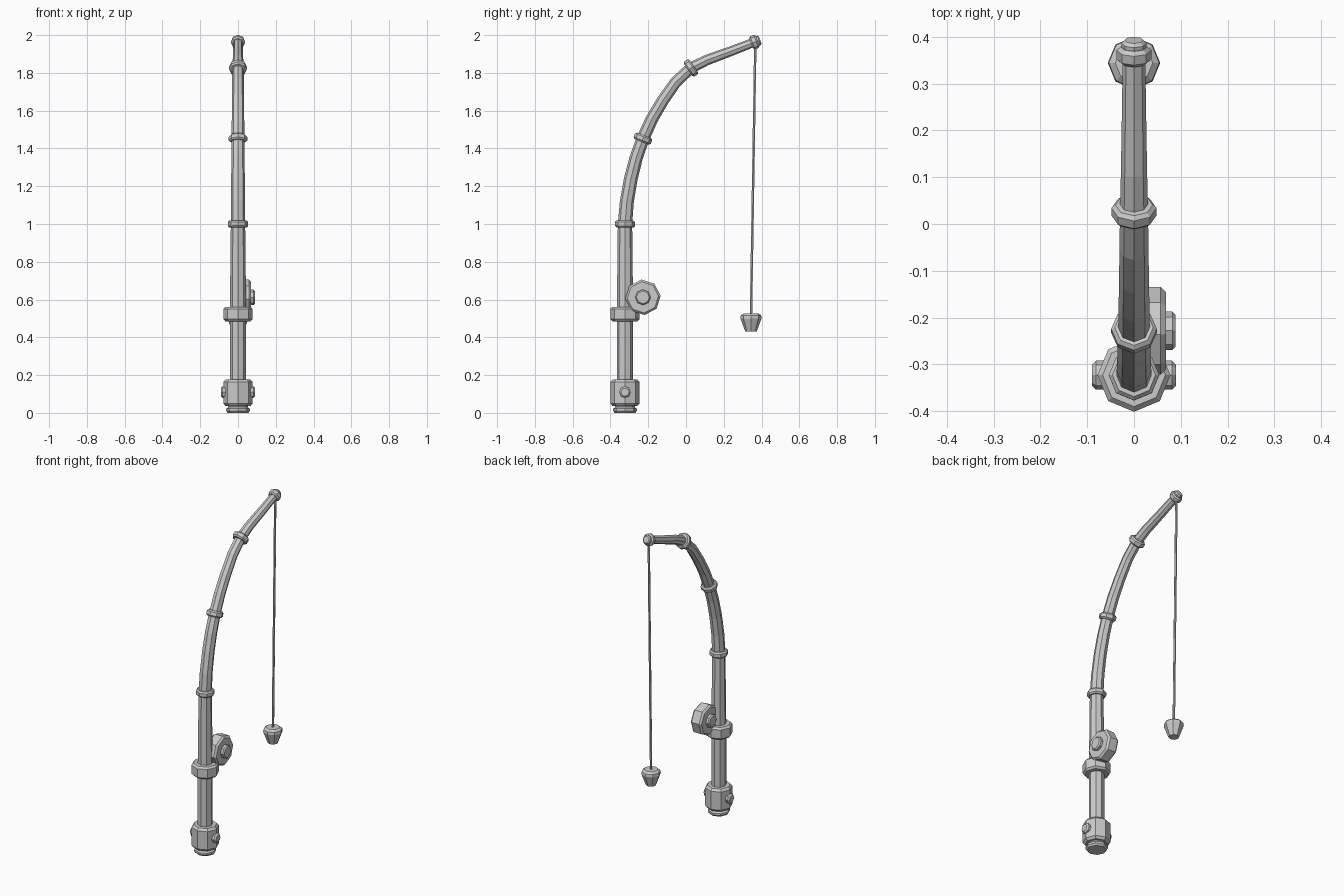
import bpy, bmesh, math
from mathutils import Vector

if "Cube" in bpy.data.objects:
    bpy.data.objects.remove(bpy.data.objects["Cube"])

SIDES = 8


def sweep(name, stations, sides=SIDES, turn=0.0):
    """Loft polygon sections; each station is (centre, direction, radius)."""
    bm = bmesh.new()
    loops = []
    for centre, direction, radius in stations:
        d = Vector(direction).normalized()
        side = Vector((0, 1, 0)) if abs(d.x) > 0.9 else Vector((1, 0, 0))
        up = d.cross(side).normalized()
        loop = []
        for i in range(sides):
            a = turn + 2 * math.pi * i / sides
            loop.append(bm.verts.new(Vector(centre) + radius * (math.cos(a) * side + math.sin(a) * up)))
        loops.append(loop)
    for lo, hi in zip(loops, loops[1:]):
        for i in range(sides):
            j = (i + 1) % sides
            bm.faces.new((lo[i], lo[j], hi[j], hi[i]))
    bm.faces.new(loops[0][::-1])
    bm.faces.new(loops[-1])
    bmesh.ops.recalc_face_normals(bm, faces=bm.faces)
    mesh = bpy.data.meshes.new(name)
    bm.to_mesh(mesh)
    bm.free()
    obj = bpy.data.objects.new(name, mesh)
    bpy.context.collection.objects.link(obj)
    return obj


def lathe(name, profile, origin, direction, turn=0.0):
    """Straight part from (radius, distance along axis) pairs."""
    d = Vector(direction).normalized()
    return sweep(name, [(Vector(origin) + d * h, d, r) for r, h in profile], turn=turn)


def band(name, centre, direction, radius, height, bevel, turn=0.0):
    """Solid disc with chamfered rims."""
    h = height / 2
    return lathe(name, [(radius - bevel, -h), (radius, -h + bevel),
                        (radius, h - bevel), (radius - bevel, h)], centre, direction, turn)


X, Z = (1, 0, 0), (0, 0, 1)
ROD_Y = -0.323

# Curved tapering rod: (y, z, radius)
path = [(ROD_Y, 0.10, 0.043), (ROD_Y, 0.55, 0.043), (-0.323, 1.00, 0.038),
        (-0.313, 1.12, 0.037), (-0.292, 1.24, 0.036), (-0.264, 1.35, 0.035),
        (-0.228, 1.452, 0.034), (-0.180, 1.557, 0.033), (-0.122, 1.655, 0.032),
        (-0.054, 1.752, 0.031), (0.026, 1.826, 0.030), (0.110, 1.868, 0.028),
        (0.230, 1.912, 0.026), (0.362, 1.963, 0.024)]
stations = []
for i, (y, z, r) in enumerate(path):
    a, b = path[max(i - 1, 0)], path[min(i + 1, len(path) - 1)]
    stations.append(((0, y, z), (0, b[0] - a[0], b[1] - a[1]), r))
stations[1] = (stations[1][0], Z, 0.043)
sweep("rod", stations)

# Guide rings along the rod
for n, (i, r) in enumerate(((2, 0.054), (6, 0.049), (10, 0.048))):
    band(f"guide_ring_{n + 1}", stations[i][0], stations[i][1], r, 0.036, 0.008)

# Tip ring and end cap
tip_dir = (0, 0.93, 0.36)
tip = (0, 0.362, 1.963)
band("tip_ring", tip, tip_dir, 0.037, 0.036, 0.008)
lathe("tip_cap", [(0.027, 0.0), (0.027, 0.026), (0.020, 0.033)], tip, tip_dir)

# Handle: foot, butt block and collar
lathe("handle_foot", [(0.054, 0.0), (0.063, 0.010), (0.063, 0.022), (0.052, 0.030), (0.052, 0.05)],
      (0, ROD_Y, 0), Z)
lathe("handle_butt", [(0.066, 0.036), (0.078, 0.050), (0.078, 0.163), (0.066, 0.177)],
      (0, ROD_Y, 0), Z)
band("handle_collar", (0, ROD_Y, 0.523), Z, 0.078, 0.076, 0.011)

# Studs on both sides of the butt
for s, label in ((1, "right"), (-1, "left")):
    lathe(f"butt_stud_{label}", [(0.031, 0.04), (0.031, 0.081), (0.022, 0.090)],
          (0, ROD_Y, 0.11), (s, 0, 0))

# Reel drum with a hub through both faces
reel = (0.031, -0.228, 0.612)
band("reel_drum", reel, X, 0.094, 0.074, 0.011, turn=math.radians(5))
band("reel_hub", reel, X, 0.041, 0.116, 0.007)

# Fishing line and float
end = Vector((0, 0.344, 0.515))
top = Vector((0, 0.367, 1.955))
sweep("fishing_line", [(end, top - end, 0.0075), (top, top - end, 0.0075)], sides=6)
lathe("float", [(0.030, 0.0), (0.056, 0.070), (0.054, 0.086), (0.040, 0.097)],
      (0, 0.344, 0.43), Z)
